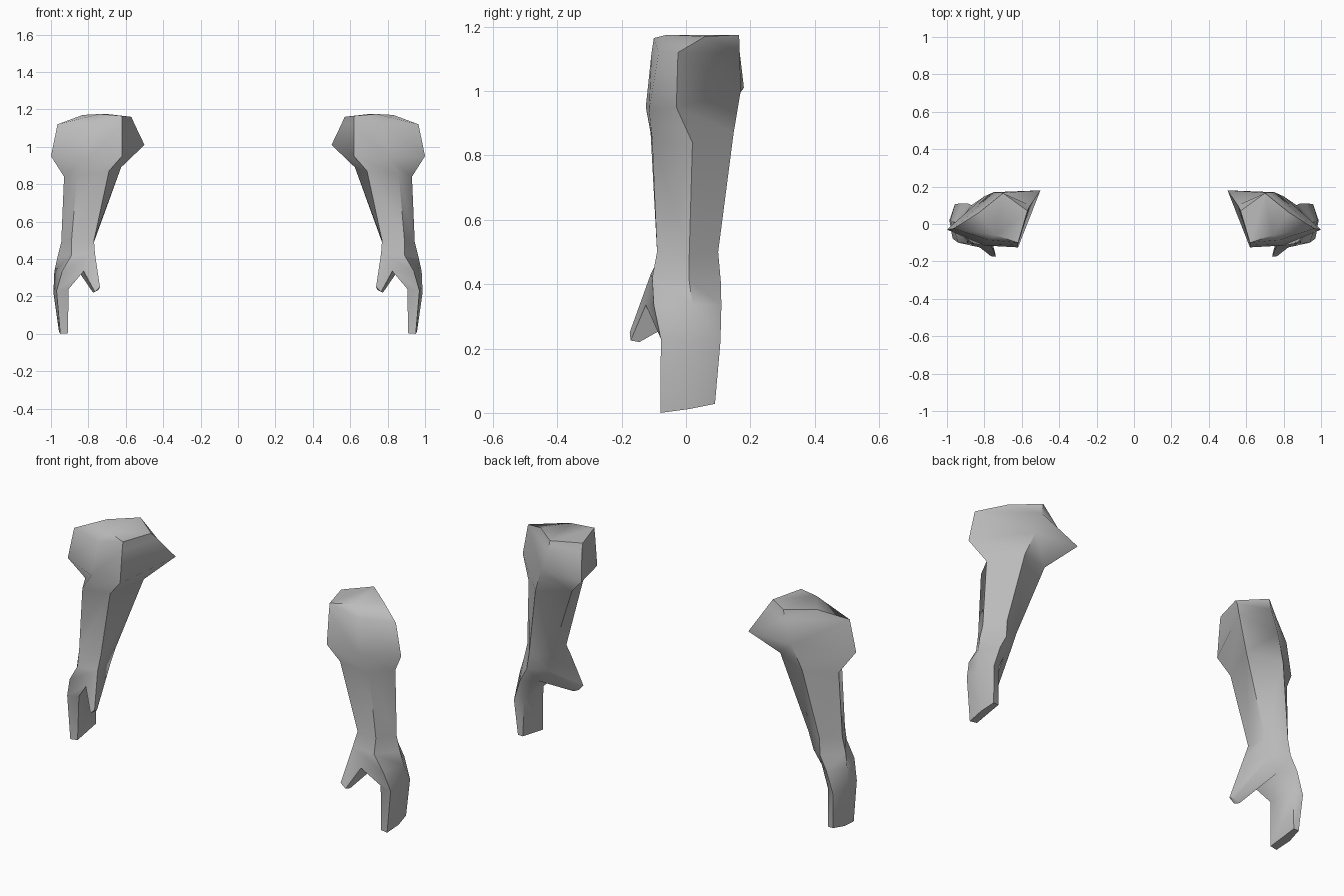
import bpy, bmesh, math

if "Cube" in bpy.data.objects:
    bpy.data.objects.remove(bpy.data.objects["Cube"])

cloth = bpy.data.materials.new("plain_grey")
cloth.diffuse_color = (0.5, 0.5, 0.5, 1)
cloth.use_nodes = True
cloth.node_tree.nodes["Principled BSDF"].inputs["Base Color"].default_value = cloth.diffuse_color

# Cross-sections from the cut shoulder end down to the fingertips.
# Columns: outer, back, inner back, inner front, front
RINGS = [
    # flat top cap
    [(.83, .06, 1.17), (.70, .165, 1.175), (.57, .07, 1.16), (.62, -.10, 1.165), (.74, -.06, 1.175)],
    # shoulder bevel
    [(.965, -.025, 1.12), (.71, .167, 1.12), (.555, .10, 1.125), (.62, -.107, 1.12), (.78, -.085, 1.12)],
    # flared cuff rim
    [(1.0, -.03, .95), (.75, .17, 1.0), (.50, .18, 1.01), (.62, -.125, .95), (.80, -.115, .94)],
    # forearm below the cuff
    [(.93, .02, .84), (.80, .148, .87), (.625, .085, .89), (.69, -.11, .87), (.86, -.105, .85)],
    # wrist
    [(.945, .01, .49), (.87, .10, .50), (.77, .05, .49), (.77, -.075, .50), (.89, -.09, .50)],
    # thumb root
    [(.965, .01, .41), (.88, .108, .41), (.80, .05, .40), (.765, -.11, .43), (.89, -.105, .42)],
    # palm
    [(.982, .02, .335), (.92, .11, .335), (.85, .05, .33), (.825, -.125, .335), (.94, -.10, .335)],
    # knuckles
    [(.987, .02, .22), (.957, .107, .22), (.912, .085, .23), (.905, -.07, .24), (.97, -.078, .23)],
    # fingertips
    [(.957, .01, .012), (.945, .09, .028), (.915, .09, .028), (.91, -.075, .003), (.95, -.08, 0)],
]
THUMB_TIP = [(.745, -.145, .235), (.738, -.175, .25), (.765, -.172, .225), (.775, -.145, .22)]
THUMB_RING, THUMB_COLUMN = 5, 2

bm = bmesh.new()
rings = [[bm.verts.new(p) for p in ring] for ring in RINGS]


def bridge(a, b, skip=None):
    """Join two rings with quads, optionally leaving one open."""
    n = len(a)
    for i in range(n):
        if i != skip:
            j = (i + 1) % n
            bm.faces.new((a[i], a[j], b[j], b[i]))


for k in range(len(rings) - 1):
    bridge(rings[k], rings[k + 1], THUMB_COLUMN if k == THUMB_RING else None)
bm.faces.new(rings[0])
bm.faces.new(rings[-1])

# Thumb grown from the open quad beside the palm
c = THUMB_COLUMN
up, low = rings[THUMB_RING], rings[THUMB_RING + 1]
root = [up[c], up[c + 1], low[c + 1], low[c]]
tip = [bm.verts.new(p) for p in THUMB_TIP]
bridge(root, tip)
bm.faces.new(tip)

bmesh.ops.recalc_face_normals(bm, faces=bm.faces)
mesh = bpy.data.meshes.new("gloved_arms")
bm.to_mesh(mesh)
bm.free()
mesh.materials.append(cloth)
arms = bpy.data.objects.new("gloved_arms", mesh)
bpy.context.collection.objects.link(arms)

# Soft shading with crisp cut ends
bpy.context.view_layer.objects.active = arms
arms.select_set(True)
bpy.ops.object.shade_smooth_by_angle(angle=math.radians(55))

# Second arm
mirror = arms.modifiers.new("other_arm", 'MIRROR')
mirror.use_mirror_merge = False
